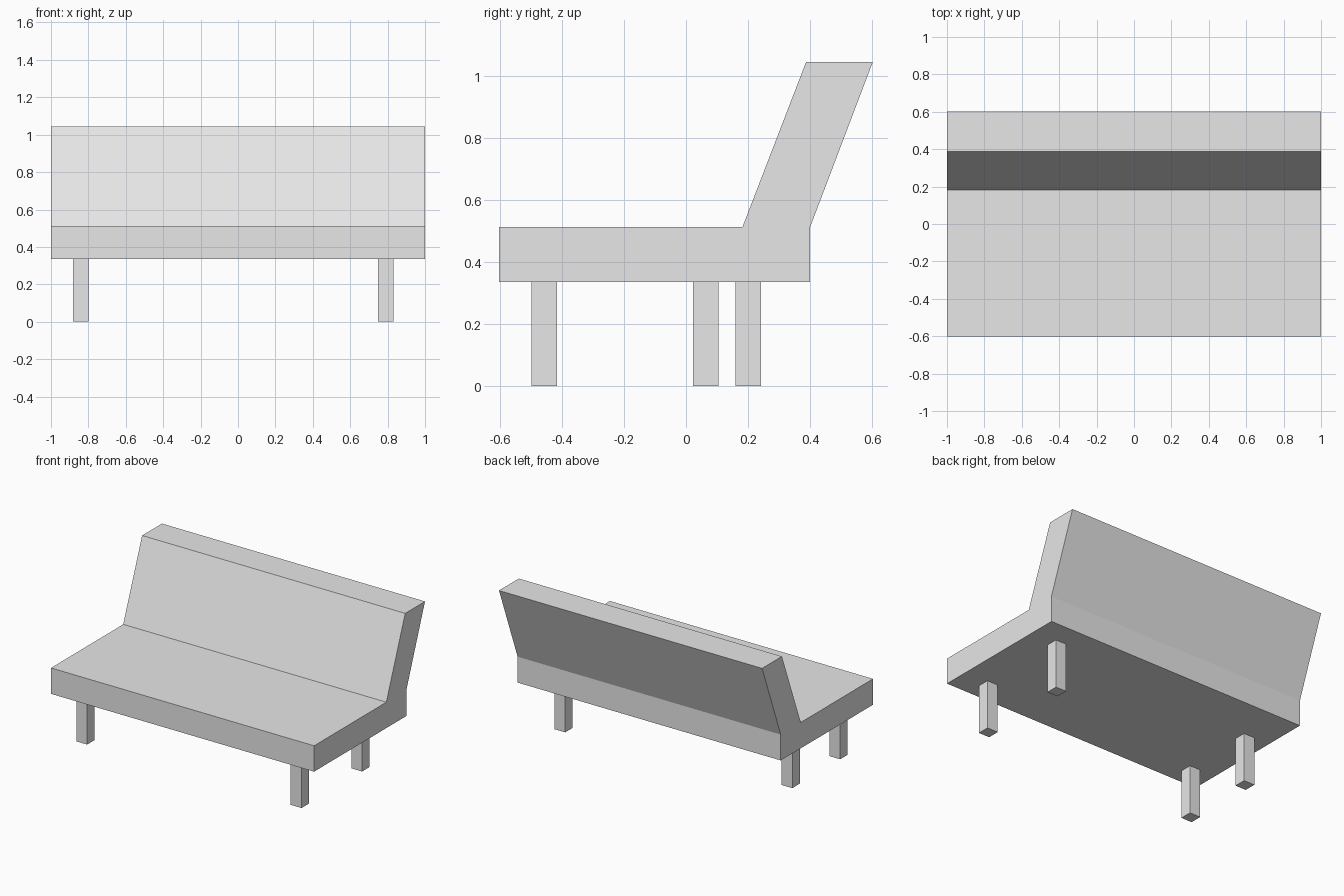
import bpy
import bmesh

cube = bpy.data.objects.get("Cube")
if cube:
    bpy.data.objects.remove(cube, do_unlink=True)

grey = bpy.data.materials.new("light_grey")
grey.use_nodes = True
grey.diffuse_color = (0.8, 0.8, 0.8, 1)
grey.node_tree.nodes["Principled BSDF"].inputs["Base Color"].default_value = grey.diffuse_color


def extrude_profile(name, profile, x_min, x_max):
    """Extrude a (y, z) outline along x into a solid."""
    bm = bmesh.new()
    face = bm.faces.new([bm.verts.new((x_min, y, z)) for y, z in profile])
    ext = bmesh.ops.extrude_face_region(bm, geom=[face])
    moved = [v for v in ext["geom"] if isinstance(v, bmesh.types.BMVert)]
    bmesh.ops.translate(bm, verts=moved, vec=(x_max - x_min, 0, 0))
    bmesh.ops.recalc_face_normals(bm, faces=bm.faces)
    mesh = bpy.data.meshes.new(name)
    bm.to_mesh(mesh)
    bm.free()
    mesh.materials.append(grey)
    obj = bpy.data.objects.new(name, mesh)
    bpy.context.collection.objects.link(obj)
    return obj


SEAT_BOTTOM, SEAT_TOP, BACK_TOP = 0.335, 0.513, 1.045

# Seat and leaning backrest share one side outline
extrude_profile("seat_and_backrest", [
    (-0.602, SEAT_BOTTOM), (0.4, SEAT_BOTTOM), (0.4, SEAT_TOP),
    (0.602, BACK_TOP), (0.387, BACK_TOP), (0.182, SEAT_TOP),
    (-0.602, SEAT_TOP)], -1, 1)

# Square legs; the two rear ones are set at different depths
LEG = 0.041
for name, x, y in [("front_left_leg", 0.79, -0.456),
                   ("front_right_leg", -0.84, -0.456),
                   ("rear_left_leg", 0.79, 0.201),
                   ("rear_right_leg", -0.84, 0.063)]:
    extrude_profile(name, [(y - LEG, 0), (y + LEG, 0),
                           (y + LEG, SEAT_BOTTOM), (y - LEG, SEAT_BOTTOM)],
                    x - LEG, x + LEG)
